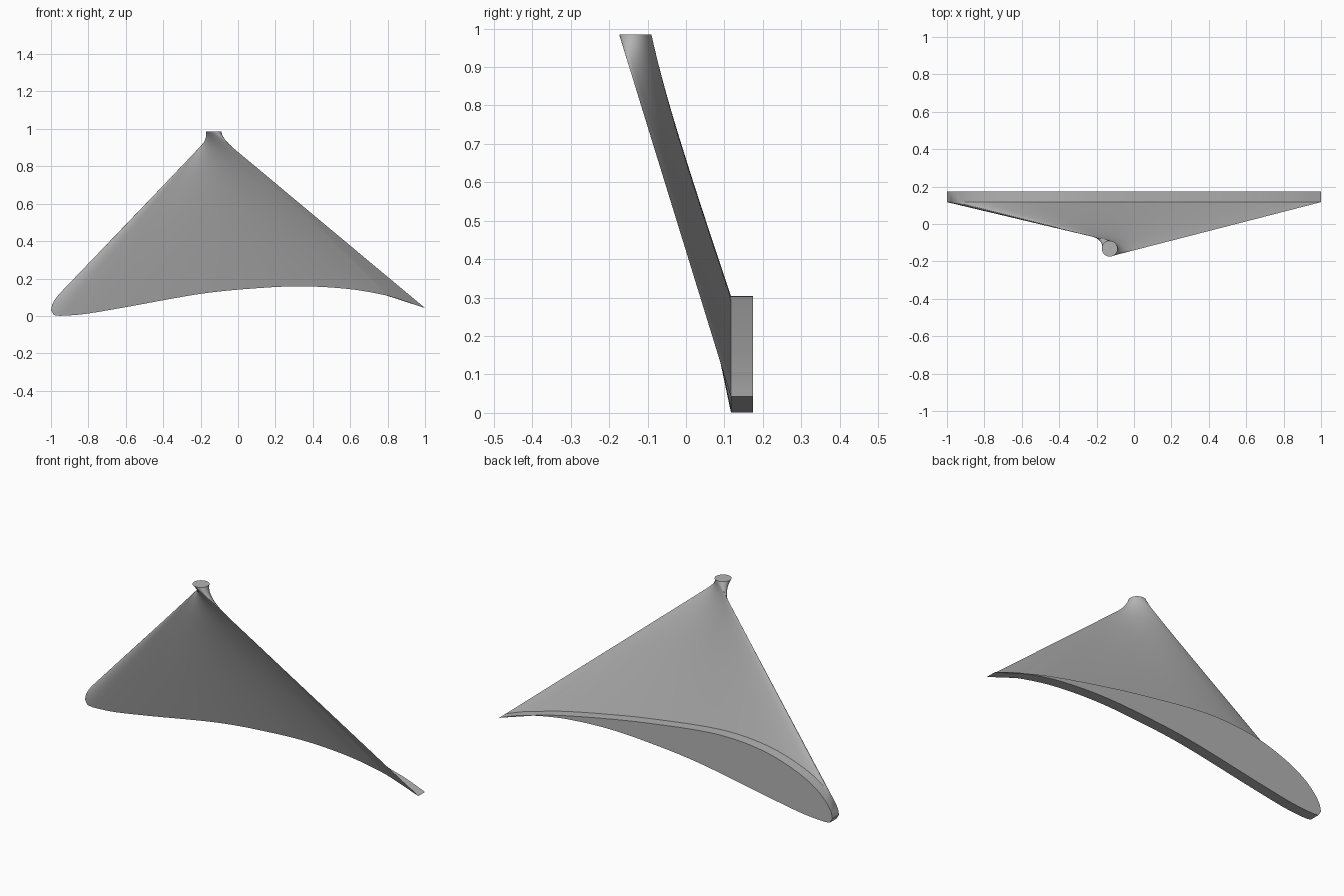
import bpy, bmesh, math
from mathutils import Vector

cube = bpy.data.objects.get("Cube")
if cube:
    bpy.data.objects.remove(cube, do_unlink=True)

SIDE = 64             # points along each side of the foil
ROWS = 28             # rings between foil and neck
PLATE_BACK, PLATE_FRONT = 0.174, 0.117
NECK, RADIUS = Vector((-0.13, -0.132, 0.985)), 0.042

# Foil outline as (x, z): each side runs between nose and tail
upper = [(-1, .03), (-.992, .065), (-.96, .113), (-.9, .167), (-.8, .222), (-.65, .273),
         (-.5, .298), (-.35, .304), (-.2, .294), (0, .268), (.3, .22), (.7, .137), (1, .042)]
lower = [(1, .042), (.9, .08), (.8, .108), (.6, .143), (.35, .158), (.1, .148), (-.2, .118),
         (-.6, .047), (-.8, .013), (-.9, .003), (-.965, .001), (-.99, .008), (-1, .03)]


def smooth_path(points, before, after, steps=24):
    """Catmull-Rom curve through the points."""
    p = [Vector(q) for q in [before] + points + [after]]
    path = []
    for a, b, c, d in zip(p, p[1:], p[2:], p[3:]):
        for i in range(steps):
            t = i / steps
            path.append(0.5 * (2 * b + (c - a) * t + (2 * a - 5 * b + 4 * c - d) * t ** 2
                               + (3 * b - a - 3 * c + d) * t ** 3))
    return path + [p[-2]]


def even_points(path, count):
    """Resample a path at equal lengths, leaving out its end."""
    lengths = [0.0]
    for a, b in zip(path, path[1:]):
        lengths.append(lengths[-1] + (b - a).length)
    result, k = [], 0
    for i in range(count):
        target = lengths[-1] * i / count
        while lengths[k + 1] < target:
            k += 1
        f = (target - lengths[k]) / (lengths[k + 1] - lengths[k])
        result.append(path[k].lerp(path[k + 1], f))
    return result


foil = (even_points(smooth_path(upper, lower[-2], upper[-1]), SIDE)
        + even_points(smooth_path(lower, lower[0], upper[1]), SIDE))
count = len(foil)

# Neck circle, turned a quarter so the nose meets its back and the tail its front
circle = []
for i in range(count):
    angle = math.pi / 2 - math.tau * i / count
    circle.append(NECK + RADIUS * Vector((math.cos(angle), math.sin(angle), 0)))

# Rings from the plate's back face to the neck
front = [Vector((p.x, PLATE_FRONT, p.y)) for p in foil]
rings = [[Vector((p.x, PLATE_BACK, p.y)) for p in foil]]
for r in range(ROWS + 1):
    t = 1 - (1 - r / ROWS) ** 1.6
    rings.append([a.lerp(b, t) for a, b in zip(front, circle)])

bm = bmesh.new()
verts = [[bm.verts.new(p) for p in ring] for ring in rings]
for a, b in zip(verts, verts[1:]):
    for i in range(count):
        j = (i + 1) % count
        bm.faces.new((a[i], a[j], b[j], b[i]))
bm.faces.new(verts[0])
bm.faces.new(verts[-1])
bmesh.ops.recalc_face_normals(bm, faces=bm.faces)

mesh = bpy.data.meshes.new("lofted_fin")
bm.to_mesh(mesh)
bm.free()
fin = bpy.data.objects.new("lofted_fin", mesh)
bpy.context.collection.objects.link(fin)

# Plain grey
grey = bpy.data.materials.new("plain_grey")
grey.use_nodes = True
color = (0.45, 0.45, 0.45, 1)
grey.diffuse_color = color
grey.node_tree.nodes["Principled BSDF"].inputs["Base Color"].default_value = color
mesh.materials.append(grey)

bpy.ops.object.select_all(action='DESELECT')
fin.select_set(True)
bpy.context.view_layer.objects.active = fin
bpy.ops.object.shade_smooth_by_angle(angle=math.radians(30))
